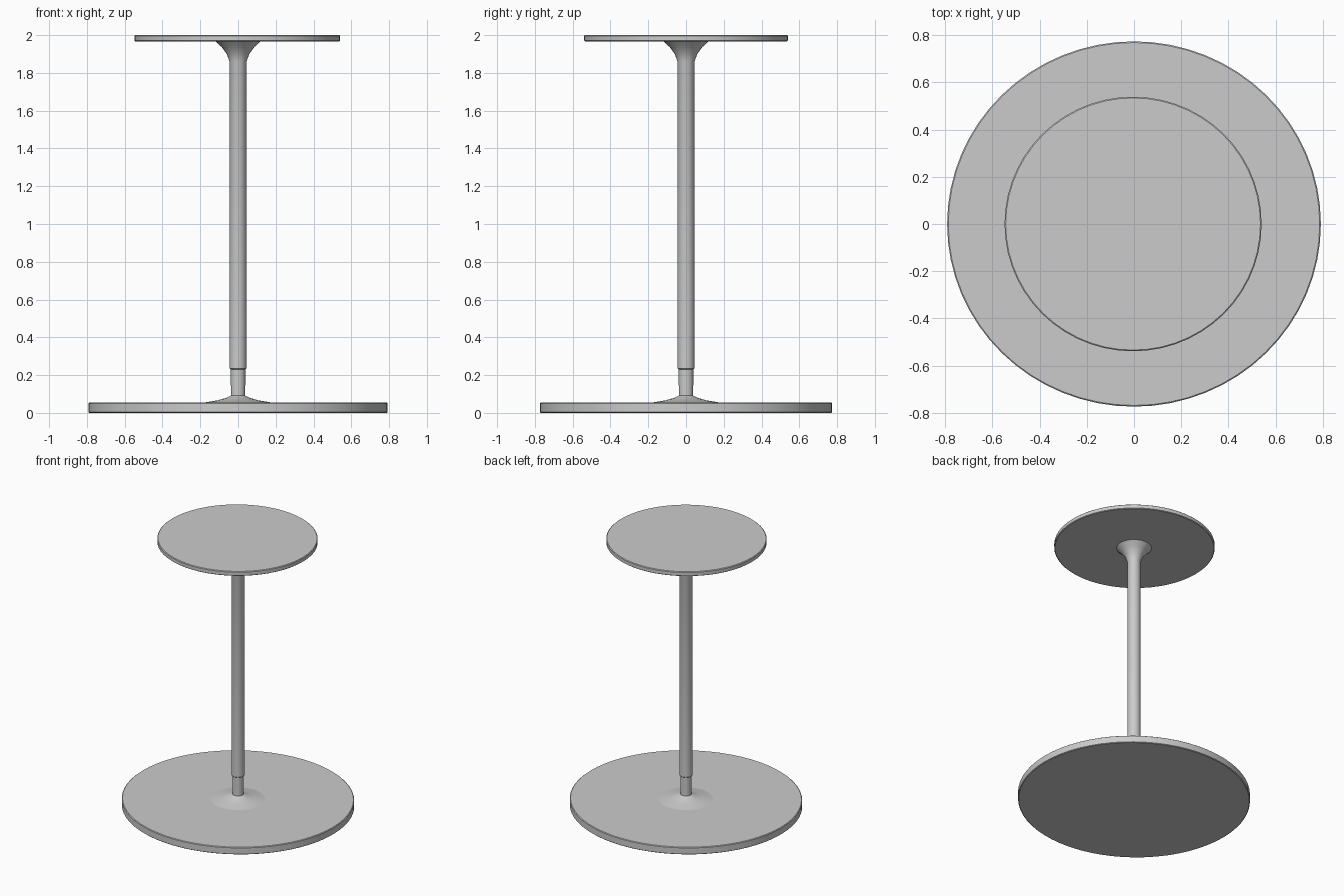
import bpy, bmesh
from math import cos, sin, tau, radians

if "Cube" in bpy.data.objects:
    bpy.data.objects.remove(bpy.data.objects["Cube"])


def lathe(name, profile, sides, sx=1.0, sy=1.0, x=0.0):
    """Closed solid of revolution from (radius, z) points, listed bottom to top."""
    bm = bmesh.new()
    rings = [[bm.verts.new((x + r * sx * cos(tau * i / sides),
                            r * sy * sin(tau * i / sides), z))
              for i in range(sides)] for r, z in profile]
    for low, high in zip(rings, rings[1:]):
        for i in range(sides):
            j = (i + 1) % sides
            bm.faces.new((low[i], low[j], high[j], high[i]))
    bm.faces.new(rings[0][::-1])
    bm.faces.new(rings[-1])
    mesh = bpy.data.meshes.new(name)
    bm.to_mesh(mesh)
    bm.free()
    obj = bpy.data.objects.new(name, mesh)
    bpy.context.collection.objects.link(obj)
    bpy.ops.object.select_all(action='DESELECT')
    bpy.context.view_layer.objects.active = obj
    obj.select_set(True)
    bpy.ops.object.shade_smooth_by_angle(angle=radians(30))
    return obj


# Wide round floor plate
lathe("base_plate", [(0.785, 0.0), (0.79, 0.004), (0.79, 0.05), (0.785, 0.054)],
      64, sx=1.003, sy=0.98)

# Round table top
lathe("table_top", [(0.54, 1.967), (0.545, 1.971), (0.545, 1.996), (0.54, 2.0)],
      56, sy=0.99, x=-0.004)

# Slim column: low foot flare, narrow collar, shaft, and flare under the top
lathe("column", [(0.19, 0.053), (0.11, 0.066), (0.06, 0.08), (0.038, 0.092),
                 (0.039, 0.23), (0.045, 0.235), (0.045, 1.86),
                 (0.06, 1.90), (0.085, 1.935), (0.12, 1.968)], 24)
